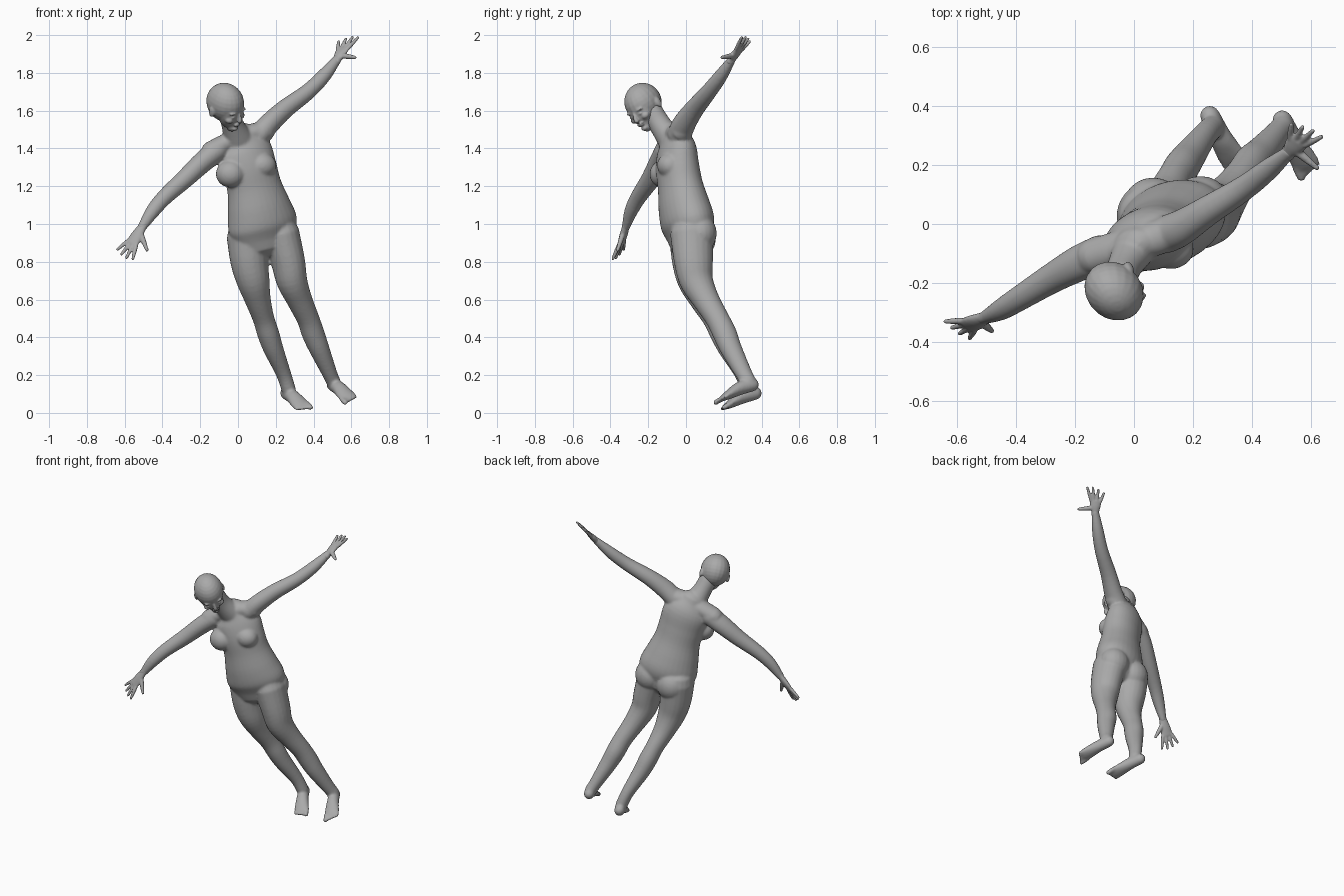
import bpy, bmesh, math
from mathutils import Vector, Matrix

cube = bpy.data.objects.get("Cube")
if cube:
    bpy.data.objects.remove(cube, do_unlink=True)

clay = bpy.data.materials.new("grey clay")
clay.use_nodes = True
clay.diffuse_color = (0.4, 0.4, 0.4, 1)
clay.node_tree.nodes["Principled BSDF"].inputs["Base Color"].default_value = (0.4, 0.4, 0.4, 1)

SIDE = Vector((0.97, 0.2, 0.15))


def spline(rows, steps=4):
    """Catmull-Rom resampling of rows of (x, y, z, half width, half depth)."""
    rows = [Vector(r) for r in rows]
    ext = [rows[0] * 2 - rows[1]] + rows + [rows[-1] * 2 - rows[-2]]
    out = []
    for a, b, c, d in zip(ext, ext[1:], ext[2:], ext[3:]):
        for k in range(steps):
            t = k / steps
            out.append(0.5 * (2 * b + (c - a) * t + (2 * a - 5 * b + 4 * c - d) * t * t
                              + (3 * b - a - 3 * c + d) * t ** 3))
    return out + [rows[-1]]


def tube(bm, rows, side=SIDE, seg=20):
    """Elliptical loft with rounded ends."""
    rows = spline(rows)
    pos = [Vector(r[:3]) for r in rows]
    n = len(rows)
    rings = []
    for i, r in enumerate(rows):
        up = (pos[min(i + 1, n - 1)] - pos[max(i - 1, 0)]).normalized()
        rings.append((pos[i], up, r[3], r[4]))

    def cap(ring, sign):
        p, u, w, d = ring
        return [(p + u * sign * min(w, d) * math.sin(a), u, w * math.cos(a), d * math.cos(a))
                for a in (0.5, 1.0, 1.4)]
    rings = cap(rings[0], -1)[::-1] + rings + cap(rings[-1], 1)
    loops = []
    for p, u, w, d in rings:
        x = (side - u * side.dot(u)).normalized()
        y = u.cross(x)
        loops.append([bm.verts.new(p + x * w * math.cos(a) + y * d * math.sin(a))
                      for a in (2 * math.pi * k / seg for k in range(seg))])
    for la, lb in zip(loops, loops[1:]):
        for k in range(seg):
            m = (k + 1) % seg
            bm.faces.new((la[k], la[m], lb[m], lb[k]))
    bm.faces.new(loops[0][::-1])
    bm.faces.new(loops[-1])


def ball(bm, centre, radii, frame=Matrix()):
    m = frame @ Matrix.Translation(centre) @ Matrix.Diagonal((*radii, 1))
    bmesh.ops.create_uvsphere(bm, u_segments=20, v_segments=14, radius=1, matrix=m)


def skin(name, bm, voxel, smooth):
    """Fuse overlapping volumes into one soft surface."""
    mesh = bpy.data.meshes.new(name)
    bm.to_mesh(mesh)
    bm.free()
    ob = bpy.data.objects.new(name, mesh)
    bpy.context.collection.objects.link(ob)
    mesh.materials.append(clay)
    rm = ob.modifiers.new("fuse", 'REMESH')
    rm.mode, rm.voxel_size, rm.use_smooth_shade = 'VOXEL', voxel, True
    sm = ob.modifiers.new("soften", 'SMOOTH')
    sm.factor, sm.iterations = 0.5, smooth
    return ob


# Torso, from crotch to neck
bm = bmesh.new()
tube(bm, [(.145, .02, .93, .17, .11), (.13, .01, 1.0, .19, .135), (.11, -.01, 1.09, .172, .132),
          (.085, -.03, 1.2, .148, .116), (.06, -.045, 1.3, .148, .11),
          (.03, -.05, 1.4, .145, .095), (.005, -.07, 1.47, .085, .065)],
     Vector((.92, .33, .2)), 32)
# Shoulder girdle
tube(bm, [(-.14, -.11, 1.385, .06, .055), (-.06, -.085, 1.43, .06, .05),
          (.05, -.055, 1.475, .06, .05), (.14, -.025, 1.49, .06, .055)], Vector((0, 1, 0)))
# Neck
tube(bm, [(-.05, -.185, 1.6, .06, .06), (-.03, -.14, 1.53, .059, .059),
          (0, -.085, 1.45, .078, .068)])
# Breasts and buttocks
ball(bm, (-.04, -.125, 1.265), (.078, .068, .072))
ball(bm, (.125, -.085, 1.31), (.078, .068, .068))
ball(bm, (.225, .075, .95), (.098, .088, .1))
ball(bm, (.065, .07, .92), (.098, .088, .1))

# Arms
tube(bm, [(-.11, -.1, 1.39, .06, .065), (-.19, -.135, 1.325, .056, .062),
          (-.28, -.185, 1.24, .05, .052), (-.385, -.25, 1.145, .043, .043),
          (-.45, -.29, 1.07, .038, .036), (-.51, -.32, .98, .024, .021)])
tube(bm, [(.11, -.035, 1.47, .06, .065), (.165, -.01, 1.53, .056, .062),
          (.25, .045, 1.61, .05, .052), (.37, .12, 1.7, .043, .043),
          (.455, .185, 1.785, .038, .036), (.527, .245, 1.875, .024, .021)])

# Legs
tube(bm, [(.225, .03, .95, .1, .115), (.265, .04, .8, .09, .104), (.285, .055, .7, .082, .09),
          (.325, .105, .6, .068, .072), (.37, .165, .5, .06, .063), (.398, .205, .42, .06, .064),
          (.43, .238, .34, .054, .058), (.485, .305, .21, .04, .045), (.505, .33, .165, .038, .042)])
tube(bm, [(.05, .025, .93, .11, .115), (.06, .03, .8, .1, .104), (.08, .045, .7, .088, .09),
          (.105, .09, .6, .069, .072), (.135, .15, .5, .057, .063), (.16, .19, .42, .058, .064),
          (.187, .228, .34, .053, .058), (.24, .3, .21, .04, .045), (.268, .33, .125, .038, .042)])

# Feet with toes
FOOT = Vector((.87, .4, .25)).normalized()
for shift, inner in ((Vector((0, 0, 0)), -1), (Vector((-.245, .015, -.045)), 1)):
    path = [(.502, .352, .15, .034, .036), (.535, .285, .13, .038, .036),
            (.565, .232, .1, .046, .026), (.583, .203, .083, .048, .018)]
    tube(bm, [(*(Vector(p[:3]) + shift), *p[3:]) for p in path], FOOT)
    for i in range(5):
        base = Vector((.58, .208, .085)) + shift + FOOT * inner * (.036 - .018 * i)
        tip = base + Vector((.018, -.036, -.02)) * (1 - .13 * i)
        r = .015 if i == 0 else .011
        tube(bm, [(*base, r, r), (*tip, r, r)], FOOT, 10)
skin("body", bm, .0075, 7)


# Hands
def hand(name, wrist, knuckle, across, thumb_tip):
    wrist, knuckle, thumb_tip = Vector(wrist), Vector(knuckle), Vector(thumb_tip)
    across = Vector(across).normalized()
    along = (knuckle - wrist).normalized()
    bm = bmesh.new()
    tube(bm, [(*(wrist - along * .02), .025, .021), (*wrist, .025, .019),
              (*wrist.lerp(knuckle, .5), .034, .018), (*knuckle, .038, .013)], across)
    for i, length in enumerate((.066, .078, .082, .072)):
        off = i - 1.5
        base = knuckle + across * off * .02
        tip = base + along * length + across * off * .017
        tube(bm, [(*base, .011, .011), (*base.lerp(tip, .5), .0105, .0105), (*tip, .008, .008)],
             across, 10)
    root = wrist.lerp(knuckle, .3) + across * .012
    tube(bm, [(*root, .017, .015), (*root.lerp(thumb_tip, .5), .014, .013),
              (*thumb_tip, .009, .009)], along, 10)
    skin(name, bm, .005, 3)


hand("right_hand", (-.51, -.32, .98), (-.562, -.343, .897), (.76, -.5, -.41), (-.482, -.362, .862))
hand("left_hand", (.527, .245, 1.875), (.555, .28, 1.925), (.9, -.41, .16), (.62, .19, 1.882))

# Head, built upright and then turned into place
back = Vector((-.72, .55, .42)).normalized()
up = Vector((.05, -.45, .88))
up = (up - back * up.dot(back)).normalized()
left = back.cross(up)
frame = Matrix((left, back, up)).transposed().to_4x4()
frame.translation = (-.065, -.228, 1.64)
bm = bmesh.new()
ball(bm, (0, .004, .003), (.092, .108, .104))
tube(bm, [(0, -.03, .01, .076, .072), (0, -.038, -.04, .072, .068),
          (0, -.048, -.085, .054, .055), (0, -.064, -.112, .028, .032)], Vector((1, 0, 0)))
# Nose, lips, chin
tube(bm, [(0, -.1, -.02, .009, .01), (0, -.112, -.046, .011, .012), (0, -.114, -.056, .015, .012)],
     Vector((1, 0, 0)), 12)
ball(bm, (0, -.1, -.079), (.024, .011, .006))
ball(bm, (0, -.098, -.089), (.021, .011, .006))
ball(bm, (0, -.086, -.112), (.02, .016, .014))
# Brows, eyelids, cheeks, ears
for s in (-1, 1):
    ball(bm, (s * .034, -.09, -.008), (.026, .014, .007))
    ball(bm, (s * .033, -.092, -.03), (.015, .011, .007))
    ball(bm, (s * .04, -.075, -.052), (.026, .024, .02))
    ball(bm, (s * .09, .012, -.03), (.01, .019, .03))
bm.transform(frame)
skin("head", bm, .005, 4)
